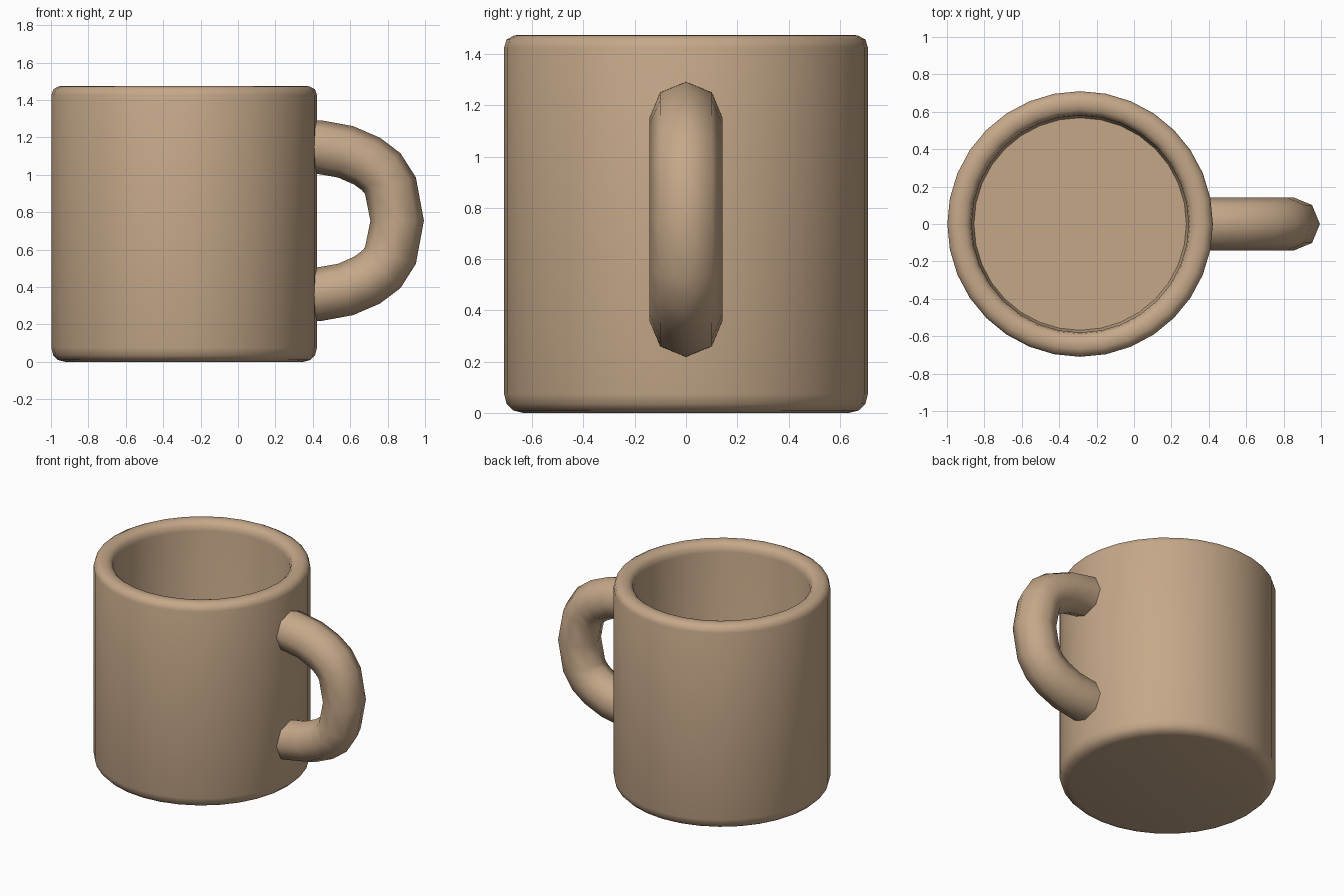
import bpy, bmesh, math
from mathutils import Vector

if "Cube" in bpy.data.objects:
    bpy.data.objects.remove(bpy.data.objects["Cube"])

SIDES = 32
CX = -0.288  # mug axis

clay = bpy.data.materials.new("tan_clay")
clay.diffuse_color = (0.56, 0.39, 0.25, 1)
clay.use_nodes = True
clay.node_tree.nodes["Principled BSDF"].inputs["Base Color"].default_value = clay.diffuse_color


def finish(name, bm, angle):
    bmesh.ops.recalc_face_normals(bm, faces=bm.faces)
    mesh = bpy.data.meshes.new(name)
    bm.to_mesh(mesh)
    bm.free()
    mesh.materials.append(clay)
    ob = bpy.data.objects.new(name, mesh)
    bpy.context.collection.objects.link(ob)
    bpy.ops.object.select_all(action='DESELECT')
    bpy.context.view_layer.objects.active = ob
    ob.select_set(True)
    bpy.ops.object.shade_smooth_by_angle(angle=math.radians(angle))
    return ob


def skin(bm, rings):
    """Join consecutive rings with quads and cap both ends."""
    for a, b in zip(rings, rings[1:]):
        n = len(a)
        for i in range(n):
            j = (i + 1) % n
            bm.faces.new((a[i], a[j], b[j], b[i]))
    bm.faces.new(rings[0])
    bm.faces.new(rings[-1])


# Cup: lathed wall with rounded foot and rim, and a hollow inside
profile = [(0.635, 0), (0.675, 0.01), (0.70, 0.035), (0.71, 0.075),
           (0.71, 1.425), (0.70, 1.457), (0.67, 1.473), (0.64, 1.475),
           (0.61, 1.468), (0.587, 1.447), (0.58, 1.41),
           (0.58, 0.18), (0.568, 0.14)]
bm = bmesh.new()
rings = []
for r, z in profile:
    rings.append([bm.verts.new((CX + r * math.cos(math.tau * i / SIDES),
                                r * math.sin(math.tau * i / SIDES), z))
                  for i in range(SIDES)])
skin(bm, rings)
finish("cup", bm, 50)

# Handle: eight-sided tube swept along a mirrored half path
MID, TUBE = 0.755, 0.143
half = [(0.36, 0.395), (0.43, 0.394), (0.575, 0.368), (0.69, 0.318),
        (0.765, 0.262), (0.815, 0.187), (0.851, 0)]
path = [Vector((x, 0, MID + h)) for x, h in half]
path += [Vector((x, 0, MID - h)) for x, h in reversed(half[:-1])]
bm = bmesh.new()
rings = []
for k, p in enumerate(path):
    t = (path[min(k + 1, len(path) - 1)] - path[max(k - 1, 0)]).normalized()
    out = Vector((-t.z, 0, t.x))
    rings.append([bm.verts.new(p + TUBE * (out * math.cos(math.tau * i / 8)
                                           + Vector((0, 1, 0)) * math.sin(math.tau * i / 8)))
                  for i in range(8)])
skin(bm, rings)
finish("handle", bm, 60)
